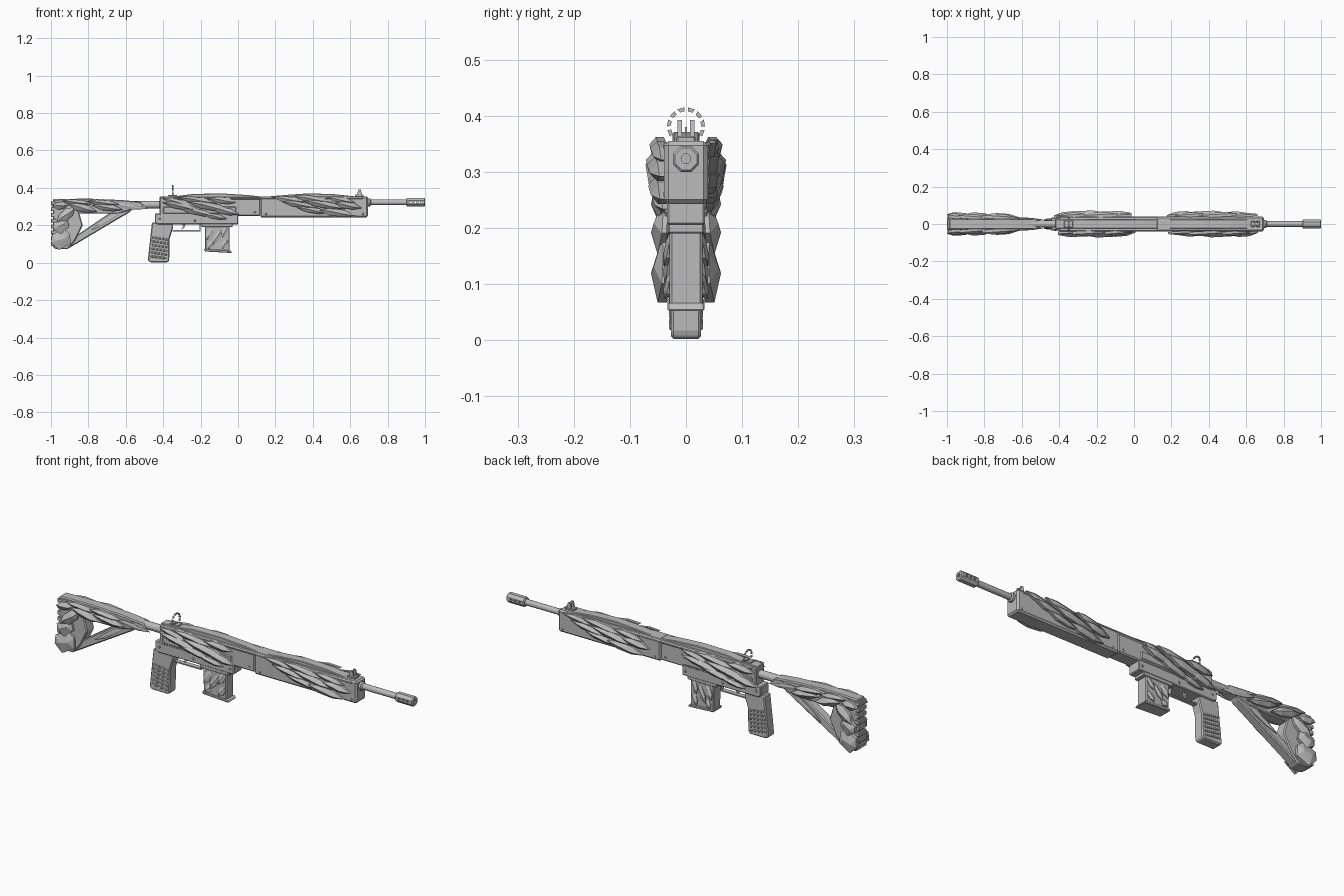
import bpy, bmesh
from math import sin, cos, pi, radians
from mathutils import Vector, Matrix

if "Cube" in bpy.data.objects:
    bpy.data.objects.remove(bpy.data.objects["Cube"])

grey = bpy.data.materials.new("plain_grey")
grey.use_nodes = True
COLOUR = (0.5, 0.5, 0.5, 1)
grey.diffuse_color = COLOUR
grey.node_tree.nodes["Principled BSDF"].inputs["Base Color"].default_value = COLOUR


def finish(name, bm, bevel=0.0):
    bmesh.ops.recalc_face_normals(bm, faces=bm.faces)
    mesh = bpy.data.meshes.new(name)
    bm.to_mesh(mesh)
    bm.free()
    mesh.materials.append(grey)
    ob = bpy.data.objects.new(name, mesh)
    bpy.context.collection.objects.link(ob)
    if bevel:
        mod = ob.modifiers.new("bevel", 'BEVEL')
        mod.width, mod.segments = bevel, 1
    return ob


def plate(name, outline, half, bevel=0.0):
    """Side outline (x, z) extruded across y."""
    bm = bmesh.new()
    face = bm.faces.new([bm.verts.new((x, -half, z)) for x, z in outline])
    new = bmesh.ops.extrude_face_region(bm, geom=[face])["geom"]
    bmesh.ops.translate(bm, vec=(0, 2 * half, 0),
                        verts=[v for v in new if isinstance(v, bmesh.types.BMVert)])
    return finish(name, bm, bevel)


def box(name, x0, x1, z0, z1, half, bevel=0.0, y=0.0):
    ob = plate(name, [(x0, z0), (x1, z0), (x1, z1), (x0, z1)], half, bevel)
    ob.location.y = y
    return ob


def lathe(name, profile, z, sides, smooth=False):
    """Closed or open (x, radius) profile turned about a line along x."""
    bm = bmesh.new()
    rings = []
    for x, r in profile:
        rings.append([bm.verts.new((x, r * cos(a), z + r * sin(a)))
                      for a in [2 * pi * (i + .5) / sides for i in range(sides)]])
    for a, b in zip(rings, rings[1:]):
        for i in range(sides):
            j = (i + 1) % sides
            bm.faces.new((a[i], a[j], b[j], b[i]))
    bm.faces.new(rings[0])
    bm.faces.new(rings[-1])
    ob = finish(name, bm)
    if smooth:
        bpy.ops.object.select_all(action='DESELECT')
        ob.select_set(True)
        bpy.context.view_layer.objects.active = ob
        bpy.ops.object.shade_smooth_by_angle()
    return ob


LEAF = [(-.5, 0), (-.2, .45), (.2, .5), (.5, 0), (.2, -.45), (-.2, -.5)]
HEX = [(-.5, .1), (-.3, .5), (.35, .5), (.5, .05), (.3, -.5), (-.35, -.5)]


def shards(name, rows, surface, flip_about=None, shape=LEAF):
    """Ridged scales on both sides; rows are x, z, length, width, angle, depth."""
    bm = bmesh.new()
    for side in (-1, 1):
        for cx, cz, length, width, angle, depth in rows:
            a = radians(angle)
            pts = [(u, v, 0) for u, v in shape]
            pts += [(u, v, .55) for u, v in shape]
            pts += [(-.2, .06, 1), (.2, -.06, 1)]
            verts = []
            for u, v, d in pts:
                x = cx + u * length * cos(a) - v * width * sin(a)
                z = cz + u * length * sin(a) + v * width * cos(a)
                if side > 0 and flip_about is not None:
                    x = 2 * flip_about - x
                verts.append(bm.verts.new((x, side * (surface + d * depth - .012 * u), z)))
            hull = bmesh.ops.convex_hull(bm, input=verts)
            bmesh.ops.delete(bm, geom=hull["geom_interior"], context='VERTS')
    return finish(name, bm)


# Receiver and handguard
box("upper_receiver", -.42, .12, .25, .35, .036, .006)
plate("lower_receiver", [(-.445, .215), (-.43, .205), (0, .205), (0, .262), (-.445, .262)], .034, .004)
box("handguard", .117, .695, .243, .355, .039, .008)
box("receiver_step", -.40, -.01, .262, .30, .04, .004)

# Wavy cover along the top
plate("top_cover", [(-.42, .34), (.69, .34), (.69, .352), (.62, .355), (.52, .366), (.38, .371),
                    (.25, .362), (.14, .352), (.05, .362), (-.08, .37), (-.24, .368),
                    (-.32, .357), (-.42, .354)], .024, .003)
box("side_rail", -.40, .67, .338, .352, .041, .005)

# Barrel and muzzle
lathe("barrel", [(.68, .015), (.92, .015)], .323, 16, True)
lathe("barrel_collar", [(.69, .022), (.705, .022), (.71, .016)], .323, 16, True)
muzzle = lathe("muzzle", [(.9, .02), (.904, .025), (.996, .025), (1, .021), (1, .009), (.96, .009)], .323, 8)
bm = bmesh.new()
for i in range(3):
    place = Matrix.Translation((.925 + .023 * i, 0, .323)) @ Matrix.Rotation(pi / 2, 4, 'X')
    bmesh.ops.create_cone(bm, cap_ends=True, segments=10, radius1=.006, radius2=.006,
                          depth=.1, matrix=place)
cutter = finish("muzzle_vent_cutter", bm)
cutter.hide_render = True
cutter.hide_viewport = True
cutter.display_type = 'WIRE'
vent = muzzle.modifiers.new("vents", 'BOOLEAN')
vent.operation, vent.object, vent.solver = 'DIFFERENCE', cutter, 'EXACT'

# Stock: tube, upper arm, butt and diagonal strut
lathe("stock_tube", [(-.66, .02), (-.41, .02)], .31, 16, True)
plate("stock_arm", [(-.99, .262), (-.64, .262), (-.56, .285), (-.5, .30), (-.52, .325),
                    (-.62, .335), (-.8, .343), (-.99, .34)], .028, .005)
plate("stock_butt", [(-.99, .085), (-.975, .073), (-.91, .072), (-.87, .12), (-.83, .20),
                     (-.85, .27), (-.90, .335), (-.99, .338)], .03, .005)
plate("stock_strut", [(-.92, .074), (-.90, .08), (-.58, .27), (-.56, .29), (-.65, .29),
                      (-.88, .135)], .024, .005)
for i in range(8):
    z = .09 + i * .031
    box("butt_rib", -1, -.97, z, z + .021, .031, .003)

# Grip with ribs
plate("grip", [(-.46, .215), (-.36, .215), (-.345, .195), (-.365, .13), (-.368, .012), (-.376, .002),
               (-.47, .002), (-.482, .012), (-.474, .09)], .027, .005)
for i in range(6):
    z, x = .03 + i * .02, -.477 + i * .002
    plate("grip_rib", [(x + .01, z), (x + .095, z - .012), (x + .095, z - .002), (x + .01, z + .01)], .03, .002)

# Trigger and guard
box("guard_bottom", -.35, -.2, .168, .174, .012)
box("guard_front", -.207, -.2, .17, .21, .012)
plate("trigger", [(-.30, .21), (-.28, .21), (-.285, .19), (-.297, .178), (-.302, .182), (-.293, .193)], .006)

# Magazine
plate("magazine", [(-.178, .21), (-.045, .21), (-.045, .06), (-.175, .07)], .029, .004)
plate("magazine_base", [(-.182, .074), (-.04, .066), (-.032, .052), (-.178, .06)], .033, .003)
box("magazine_well", -.195, -.03, .19, .215, .032, .003)
shards("magazine_scales", [(-.15, .155, .08, .035, 65, .012), (-.11, .14, .10, .03, 60, .012),
                           (-.07, .165, .07, .03, 65, .012), (-.145, .095, .05, .03, 55, .012),
                           (-.07, .10, .06, .03, 60, .012)], .026)

# Overlapping scales along the sides
shards("receiver_scales", [
    (-.33, .325, .16, .032, -14, .024), (-.22, .335, .22, .032, -9, .028),
    (-.08, .333, .15, .036, -8, .026), (-.30, .30, .22, .034, -12, .034),
    (-.15, .30, .25, .04, -12, .036), (-.22, .272, .20, .034, -13, .03),
    (-.07, .277, .16, .038, -14, .032), (-.12, .247, .13, .028, -12, .024)], .034, -.21)
shards("handguard_scales", [
    (.27, .338, .18, .03, -8, .02), (.40, .34, .22, .034, -9, .026),
    (.55, .335, .16, .03, -10, .024), (.33, .31, .20, .03, -10, .028),
    (.46, .31, .24, .036, -11, .032), (.59, .305, .15, .036, -10, .03),
    (.40, .28, .18, .03, -10, .026), (.53, .267, .20, .04, -9, .028)], .037, .42)
shards("stock_scales", [
    (-.95, .305, .09, .04, 5, .03), (-.86, .322, .16, .03, -6, .026),
    (-.83, .292, .16, .042, -14, .034), (-.72, .32, .18, .03, -6, .028),
    (-.70, .295, .17, .036, -8, .03), (-.92, .255, .13, .055, 38, .034),
    (-.58, .30, .18, .026, -8, .008), (-.53, .305, .10, .02, -20, .004),
    (-.70, .225, .20, .024, 31, .006)], .026)
shards("butt_scales", [(-.945, .125, .11, .09, 28, .03), (-.945, .20, .09, .07, 40, .03)],
       .03, shape=HEX)

# Rear sight: a broken ring on a post
box("rear_sight_base", -.375, -.325, .35, .362, .02, .003)
box("rear_sight_post", -.354, -.346, .355, .367, .012)
for i in range(10):
    a = radians(-54 + i * 32)
    bm = bmesh.new()
    corners = [(.027, -.17), (.034, -.19), (.034, .19), (.027, .13)]
    ring = [bm.verts.new((-.353, r * cos(a + t), .381 + r * sin(a + t))) for r, t in corners]
    new = bmesh.ops.extrude_face_region(bm, geom=[bm.faces.new(ring)])["geom"]
    bmesh.ops.translate(bm, vec=Vector((.007, 0, 0)),
                        verts=[v for v in new if isinstance(v, bmesh.types.BMVert)])
    finish("rear_sight_segment", bm)

# Front sight: two tapered prongs and a short post
box("front_sight_base", .625, .672, .35, .364, .017, .003)
for y in (-.011, .011):
    prong = plate("front_sight_prong", [(.636, .36), (.664, .36), (.656, .392), (.644, .392)], .004)
    prong.location.y = y
box("front_sight_post", .648, .652, .36, .38, .002)

# Pins and small side details
for x, z in [(-.42, .235), (-.23, .225), (-.02, .23), (.09, .27), (.15, .26), (.67, .26)]:
    box("pin", x - .005, x + .005, z - .005, z + .005, .0405 if x > .1 else .038, .002)
